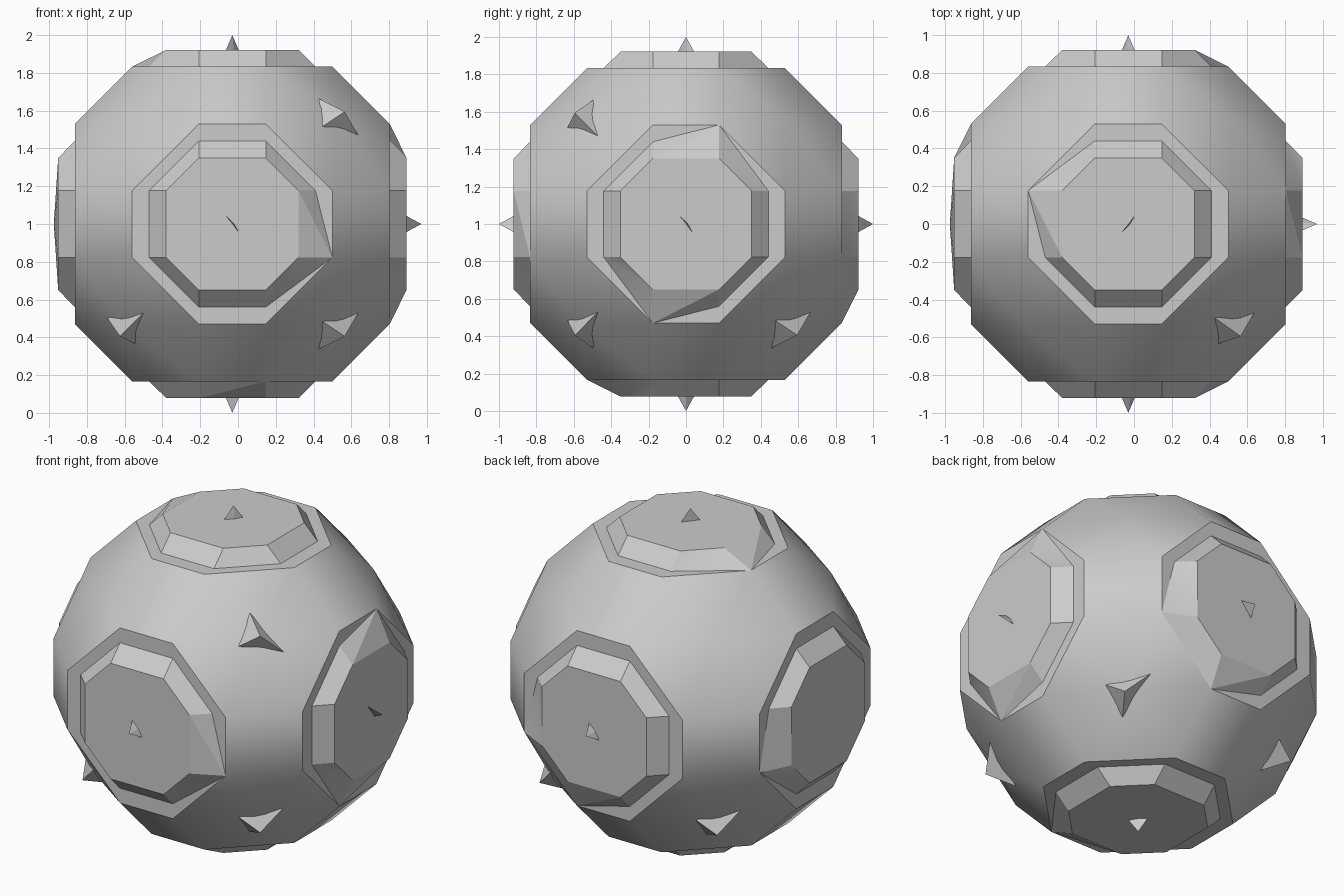
import bpy, bmesh, math
from itertools import permutations, product
from mathutils import Vector

cube = bpy.data.objects.get("Cube")
if cube:
    bpy.data.objects.remove(cube, do_unlink=True)

CENTRE = Vector((-0.03, 0, 1))
LOW, MID, HIGH = 0.177, 0.53, 0.833      # truncated cuboctahedron coordinates

grey = bpy.data.materials.new("plain grey")
grey.use_nodes = True
grey.diffuse_color = (0.6, 0.6, 0.6, 1)
grey.node_tree.nodes["Principled BSDF"].inputs["Base Color"].default_value = (0.6, 0.6, 0.6, 1)


def finish(bm, name, angle=None):
    """Turn a bmesh into a placed grey object."""
    bmesh.ops.recalc_face_normals(bm, faces=bm.faces[:])
    mesh = bpy.data.meshes.new(name)
    bm.to_mesh(mesh)
    bm.free()
    obj = bpy.data.objects.new(name, mesh)
    obj.location = CENTRE
    mesh.materials.append(grey)
    bpy.context.collection.objects.link(obj)
    if angle:
        bpy.ops.object.select_all(action='DESELECT')
        obj.select_set(True)
        bpy.context.view_layer.objects.active = obj
        bpy.ops.object.shade_smooth_by_angle(angle=math.radians(angle))
    return obj


def spike(name, base, tip):
    """Small three-sided thorn."""
    bm = bmesh.new()
    for p in base + [tip]:
        bm.verts.new(p)
    bmesh.ops.convex_hull(bm, input=bm.verts[:])
    finish(bm, name)


# Faceted ball with gently domed corner panels
bm = bmesh.new()
for perm in permutations((LOW, MID, HIGH)):
    for s in product((-1, 1), repeat=3):
        bm.verts.new([a * b for a, b in zip(perm, s)])
bmesh.ops.convex_hull(bm, input=bm.verts[:])
bmesh.ops.dissolve_limit(bm, angle_limit=math.radians(2), verts=bm.verts[:], edges=bm.edges[:])
corners = [f for f in bm.faces if len(f.verts) == 6]
for v in bmesh.ops.poke(bm, faces=corners)["verts"]:
    v.co = v.co.normalized() * 0.955
finish(bm, "ball", 40)


def ring(r):
    """Eight octagon corners, anticlockwise, with constant side length."""
    return [(r, -LOW), (r, LOW), (LOW, r), (-LOW, r),
            (-r, LOW), (-r, -LOW), (-LOW, -r), (LOW, -r)]


X, Y, Z = Vector((1, 0, 0)), Vector((0, 1, 0)), Vector((0, 0, 1))
# name, outward, across, up, corners flared to the rim, blade slant, apex height
PLATES = [
    ("front", -Y, X, Z, (0,), -1, 0.922),
    ("back", Y, -X, Z, (5, 6), -1, 0.922),
    ("left", X, Y, Z, (2, 6), -1, 0.922),
    ("right", -X, -Y, Z, (5,), 0, 0.945),
    ("top", Z, X, Y, (4,), 1, 0.922),
    ("bottom", -Z, X, -Y, (2,), 1, 0.922),
]
for name, out, u, v, flared, slant, apex in PLATES:
    # Raised octagonal plate with sloping sides
    place = lambda p, h: u * p[0] + v * p[1] + out * h
    bm = bmesh.new()
    rim = ring(MID)
    base = [bm.verts.new(place(rim[i] if i in flared else p, HIGH))
            for i, p in enumerate(ring(0.44))]
    edge = [bm.verts.new(place(p, 0.922)) for p in ring(0.35)]
    middle = bm.verts.new(out * apex)
    for i in range(8):
        j = (i + 1) % 8
        bm.faces.new((base[i], base[j], edge[j]))
        bm.faces.new((base[i], edge[j], edge[i]))
        bm.faces.new((edge[i], edge[j], middle))
    finish(bm, name + "_plate", 20)
    # Thin blade thorn in the middle
    if slant:
        blade = [(-0.035, -0.045 * slant), (0.035, 0.045 * slant), (0.008, -0.004 * slant)]
        spike(name + "_thorn", [place(p, 0.918) for p in blade], out * 1.0)

# Corner thorns: a shared triangle, reordered and mirrored per corner
THORN = [(0.47, 0.51, 0.68), (0.685, 0.48, 0.48), (0.49, 0.65, 0.53)]
CORNERS = [
    ("upper_front_left", (1, -1, 1), (0, 1, 2)),
    ("lower_front_left", (1, -1, -1), (0, 1, 2)),
    ("lower_back_left", (1, 1, -1), (1, 0, 2)),
    ("lower_front_right", (-1, -1, -1), (2, 0, 1)),
    ("lower_back_right", (-1, 1, -1), (0, 1, 2)),
]
for name, signs, order in CORNERS:
    base = [Vector([p[o] * s for o, s in zip(order, signs)]) * 0.975 for p in THORN]
    spike(name + "_thorn", base, Vector(signs).normalized() * 1.03)
